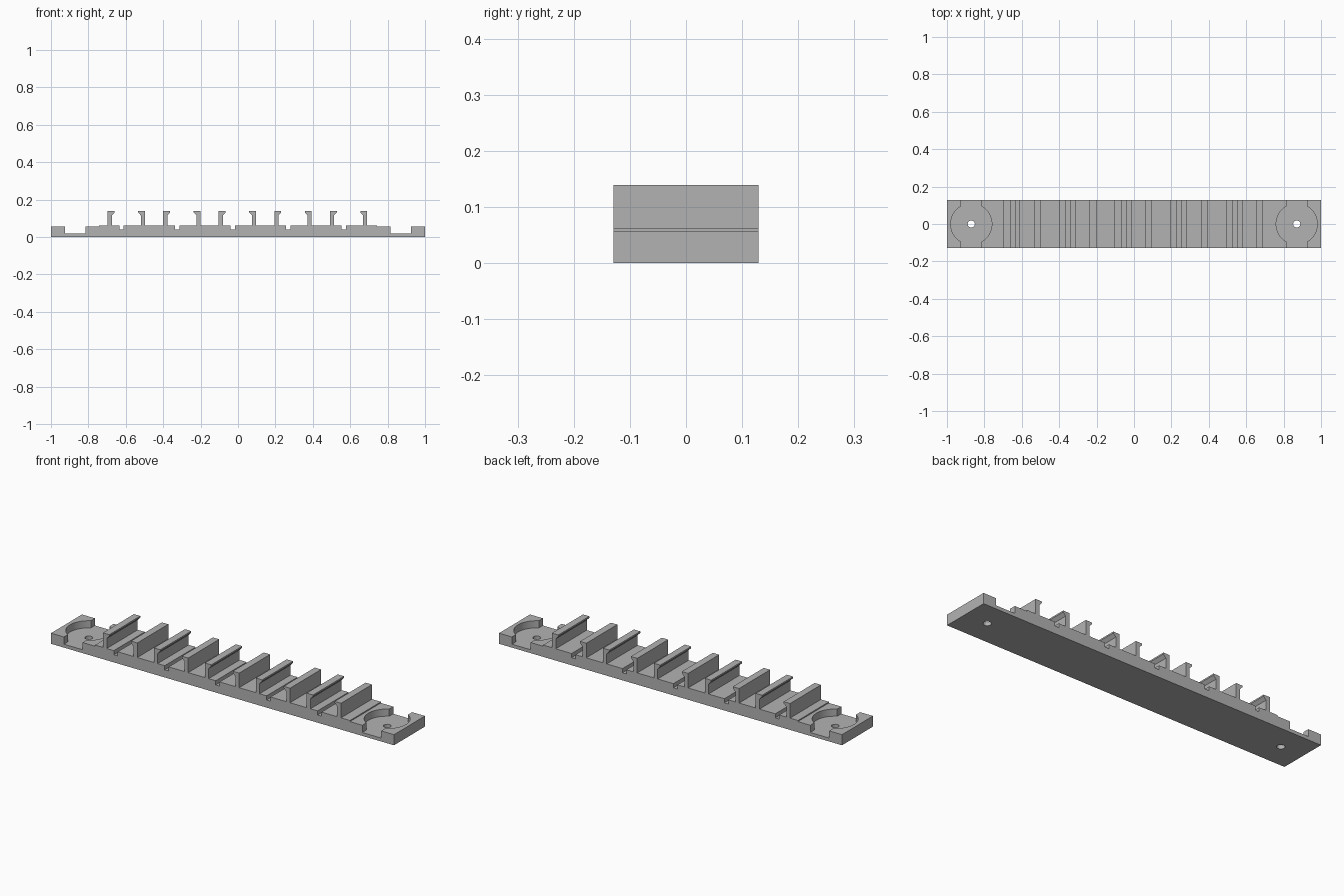
import bpy
import bmesh
import math

cube = bpy.data.objects.get("Cube")
if cube:
    bpy.data.objects.remove(cube, do_unlink=True)

HALF_Y = 0.129       # half depth of the strip
END_TOP = 0.056      # height of the mounting ends
DECK = 0.062         # height of the middle deck
RAIL_TOP = 0.139
FLOOR = 0.018        # floor of the round pockets
POCKET_X = 0.87
POCKET_R = 0.11

grey = bpy.data.materials.new("plain grey")
grey.use_nodes = True
grey.diffuse_color = (0.45, 0.45, 0.45, 1)
grey.node_tree.nodes["Principled BSDF"].inputs["Base Color"].default_value = (0.45, 0.45, 0.45, 1)


def link_mesh(name, bm):
    bmesh.ops.recalc_face_normals(bm, faces=bm.faces)
    mesh = bpy.data.meshes.new(name)
    bm.to_mesh(mesh)
    bm.free()
    obj = bpy.data.objects.new(name, mesh)
    bpy.context.collection.objects.link(obj)
    mesh.materials.append(grey)
    return obj


def extrude_profile(name, points, half_y):
    """Extrude an x-z outline along y."""
    bm = bmesh.new()
    face = bm.faces.new([bm.verts.new((x, -half_y, z)) for x, z in points])
    new = bmesh.ops.extrude_face_region(bm, geom=[face])["geom"]
    verts = [v for v in new if isinstance(v, bmesh.types.BMVert)]
    bmesh.ops.translate(bm, verts=verts, vec=(0, 2 * half_y, 0))
    return link_mesh(name, bm)


def cylinder(name, x, radius, z0, z1, sides):
    bm = bmesh.new()
    bmesh.ops.create_cone(bm, cap_ends=True, segments=sides, radius1=radius,
                          radius2=radius, depth=z1 - z0)
    bmesh.ops.translate(bm, verts=bm.verts, vec=(x, 0, (z0 + z1) / 2))
    return link_mesh(name, bm)


def cut(target, cutter):
    cutter.hide_render = True
    mod = target.modifiers.new("cut", "BOOLEAN")
    mod.operation = "DIFFERENCE"
    mod.solver = "EXACT"
    mod.object = cutter
    bpy.context.view_layer.objects.active = target
    bpy.ops.object.modifier_apply(modifier=mod.name)
    bpy.data.objects.remove(cutter, do_unlink=True)


# Hooked rail, from its outer foot over the head to its inner foot
HOOK = [(0, DECK), (0, RAIL_TOP), (0.037, RAIL_TOP), (0.037, 0.131),
        (0.022, 0.115), (0.022, DECK)]
SLOT = [(0.063, DECK), (0.063, 0.04), (0.086, 0.04), (0.086, DECK)]
BAY_WIDTH = 0.2
bay = HOOK + SLOT + [(BAY_WIDTH - x, z) for x, z in reversed(HOOK)]

# Strip outline with five clip bays
outline = [(-1, 0), (-1, END_TOP), (-0.743, END_TOP), (-0.743, DECK)]
for i in range(5):
    start = -0.697 + i * 0.297
    outline += [(start + x, z) for x, z in bay]
outline += [(0.743, DECK), (0.743, END_TOP), (1, END_TOP), (1, 0)]
strip = extrude_profile("clip_strip", outline, HALF_Y)

# Round pockets, cross slots and screw holes at both ends
for side in (-1, 1):
    x = side * POCKET_X
    cut(strip, cylinder("pocket_cutter", x, POCKET_R, FLOOR, 0.2, 64))
    w = POCKET_R / 2
    slot = [(x - w, FLOOR), (x - w, 0.2), (x + w, 0.2), (x + w, FLOOR)]
    cut(strip, extrude_profile("slot_cutter", slot, 0.2))
    cut(strip, cylinder("hole_cutter", x, 0.019, -0.1, 0.1, 32))

bpy.ops.object.select_all(action="DESELECT")
strip.select_set(True)
bpy.context.view_layer.objects.active = strip
bpy.ops.object.shade_smooth_by_angle(angle=math.radians(25))
